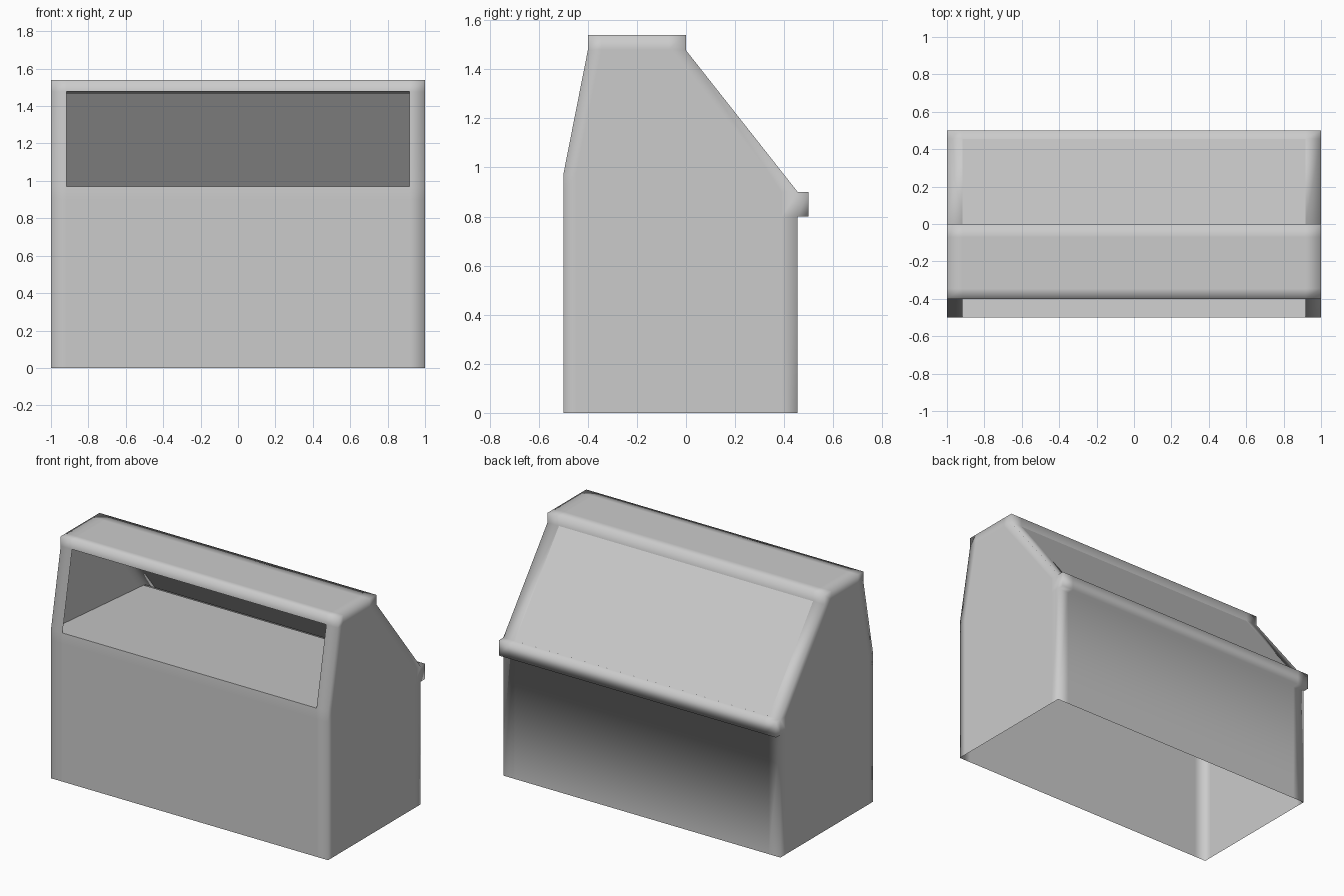
import bpy, bmesh, math

if "Cube" in bpy.data.objects:
    bpy.data.objects.remove(bpy.data.objects["Cube"])

XS = [-1.0, -0.917, 0.917, 1.0]
# outer (y, z) profile, from front foot over the roof to back foot
PROFILE = [(-.5, 0), (-.5, .9), (-.5, .97), (-.4, 1.477), (-.4, 1.54), (-.345, 1.54),
           (-.07, 1.54), (0, 1.54), (0, 1.477), (.455, .9), (.5, .9), (.5, .8),
           (.455, .8), (.455, 0)]
SIDE_WINDOW = [(-.45, .97), (-.345, 1.48), (-.07, 1.48), (.39, .9)]
OPENINGS = [2, 8]   # profile segments that hold the front opening and back pane


def build(name, faces, smooth):
    bm = bmesh.new()
    for f in faces:
        bm.faces.new([bm.verts.new(p) for p in f])
    bmesh.ops.remove_doubles(bm, verts=bm.verts, dist=1e-4)
    bmesh.ops.recalc_face_normals(bm, faces=bm.faces)
    mesh = bpy.data.meshes.new(name)
    bm.to_mesh(mesh)
    bm.free()
    for p in mesh.polygons:
        p.use_smooth = smooth
    ob = bpy.data.objects.new(name, mesh)
    bpy.context.collection.objects.link(ob)
    return ob


# skin of the case, following the profile in three columns
faces = []
for i, (a, b) in enumerate(zip(PROFILE, PROFILE[1:])):
    for c in range(3):
        if c == 1 and i in OPENINGS:
            continue
        x0, x1 = XS[c], XS[c + 1]
        faces.append([(x0, *a), (x1, *a), (x1, *b), (x0, *b)])

# side walls with a frame round each side window
A, B, C, D = SIDE_WINDOW
f0, f1 = (-.45, 0), (-.45, .9)
b0, b1 = (.39, 0), (.39, .8)
P = PROFILE
side = [[P[0], f0, f1, P[1]], [P[1], f1, A, P[2]], [f0, b0, b1, f1], [f1, b1, D, A],
        [b0, P[13], P[12], b1], [b1, P[12], P[9], D], [P[12], P[11], P[10], P[9]],
        [P[2], A, B, P[3]], [P[3], B, P[5], P[4]], [B, C, P[6], P[5]],
        [C, P[8], P[7], P[6]], [D, P[9], P[8], C]]
for x in (-1, 1):
    faces += [[(x, *p) for p in q] for q in side]
build("case_shell", faces, True)

# side panes
for x, n in ((-1, "left_pane"), (1, "right_pane")):
    poly = SIDE_WINDOW if x < 0 else SIDE_WINDOW[::-1]
    build(n, [[(x, *p) for p in poly]], False)


# flat panels spanning the width: back pane, inner deck, ceiling
def panel(name, a, b, w):
    build(name, [[(-w, *a), (w, *a), (w, *b), (-w, *b)]], False)


panel("back_pane", P[9], P[8], XS[2])
panel("inner_deck", (-.5, .97), (.455, .895), 1.0)
panel("ceiling", (0, 1.465), (-.4, 1.477), 1.0)
